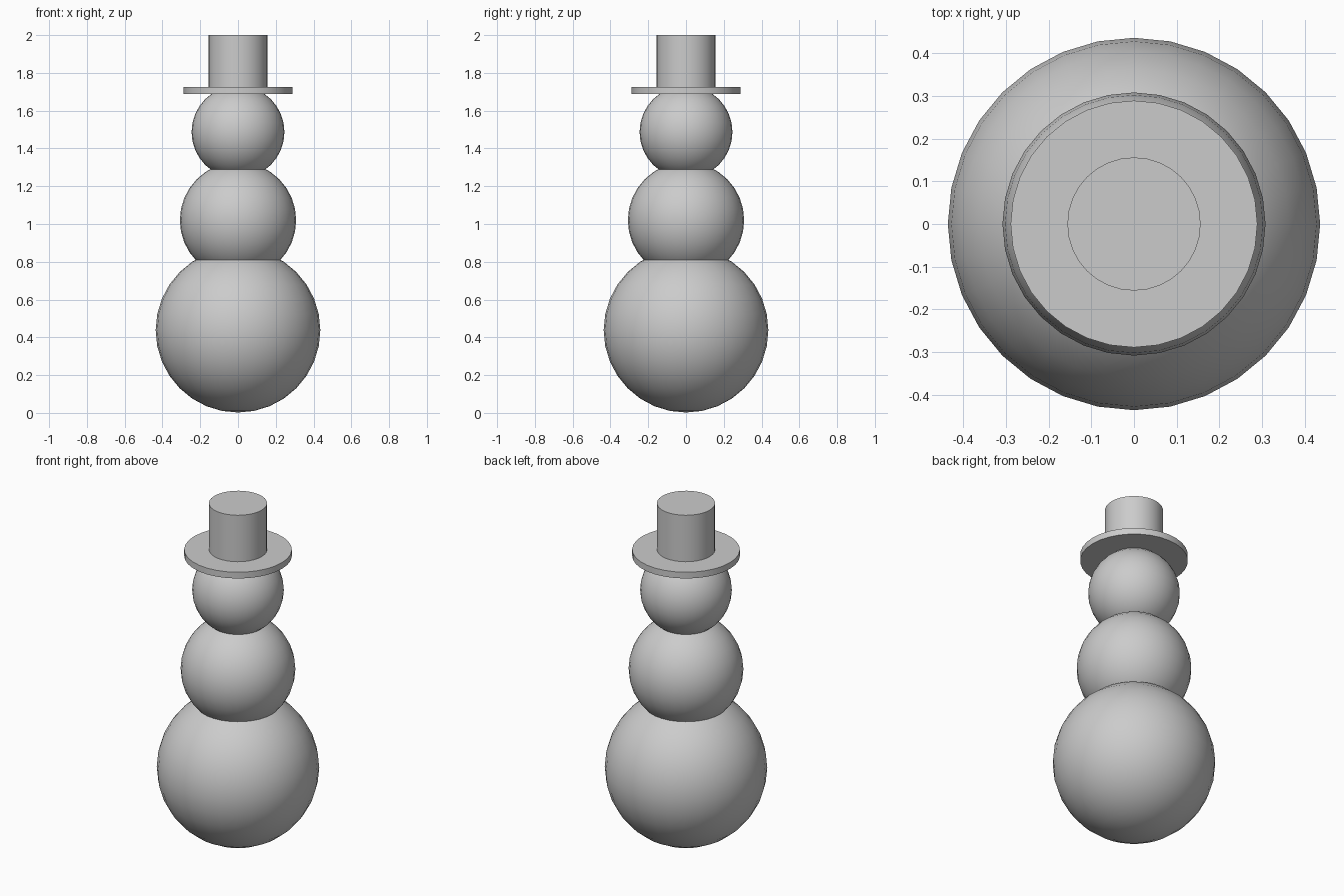
import bpy
import math

cube = bpy.data.objects.get("Cube")
if cube:
    bpy.data.objects.remove(cube, do_unlink=True)

# One plain grey for the whole figure
GREY = (0.6, 0.6, 0.6, 1.0)
grey = bpy.data.materials.new("light grey")
grey.use_nodes = True
grey.diffuse_color = GREY
grey.node_tree.nodes["Principled BSDF"].inputs["Base Color"].default_value = GREY


def finish(name):
    obj = bpy.context.active_object
    obj.name = name
    obj.data.name = name
    obj.data.materials.append(grey)
    bpy.ops.object.shade_smooth_by_angle(angle=math.radians(30))
    return obj


def snowball(name, radius, z):
    bpy.ops.mesh.primitive_uv_sphere_add(
        segments=32, ring_count=16, radius=radius, location=(0, 0, z))
    return finish(name)


def disc(name, radius, bottom, top):
    bpy.ops.mesh.primitive_cylinder_add(
        vertices=32, radius=radius, depth=top - bottom,
        location=(0, 0, (bottom + top) / 2))
    return finish(name)


# Stacked snowballs, each sinking into the one below
snowball("lower_body", 0.436, 0.438)
snowball("upper_body", 0.308, 1.02)
snowball("head", 0.246, 1.487)

# Top hat
disc("hat_brim", 0.289, 1.688, 1.725)
disc("hat_crown", 0.156, 1.70, 2.0)
